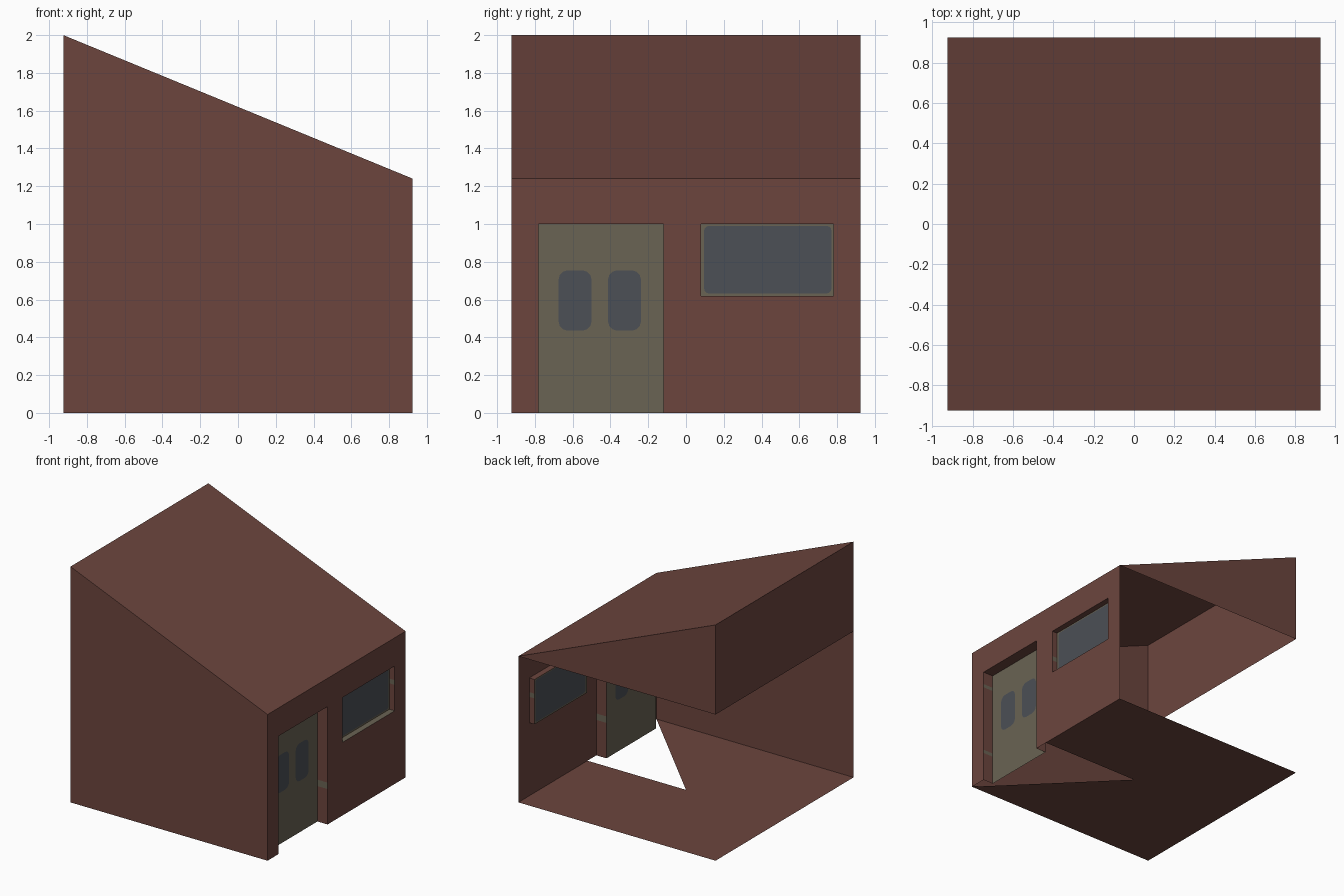
import bpy, bmesh, math
from mathutils import Vector

if "Cube" in bpy.data.objects:
    bpy.data.objects.remove(bpy.data.objects["Cube"])

H = 0.925            # half width of the square plan
HI, LO = 2.0, 1.24   # roof heights on the left and right
DOOR_X, WIN_X = H - 0.095, H - 0.05   # recessed planes


def material(name, rgb):
    m = bpy.data.materials.new(name)
    m.diffuse_color = (*rgb, 1)
    m.use_nodes = True
    m.node_tree.nodes["Principled BSDF"].inputs["Base Color"].default_value = m.diffuse_color
    return m


MATS = [material("red_brown", (0.150, 0.0595, 0.048)),
        material("olive_tan", (0.144, 0.125, 0.087)),
        material("blue_grey_glass", (0.072, 0.080, 0.093))]
RED, TAN, GLASS = range(3)


def build(name, parts):
    """Each part: (outline, holes, colour, facing direction)."""
    bm = bmesh.new()
    for outline, holes, colour, facing in parts:
        if holes:
            edges = []
            for loop in [outline] + holes:
                vs = [bm.verts.new(p) for p in loop]
                edges += [bm.edges.new((vs[i - 1], vs[i])) for i in range(len(vs))]
            res = bmesh.ops.triangle_fill(bm, edges=edges, use_beauty=True,
                                          normal=Vector(facing))
            faces = [g for g in res["geom"] if isinstance(g, bmesh.types.BMFace)]
        else:
            faces = [bm.faces.new([bm.verts.new(p) for p in outline])]
        for f in faces:
            f.normal_update()
            if f.normal.dot(Vector(facing)) < 0:
                f.normal_flip()
            f.material_index = colour
    bmesh.ops.remove_doubles(bm, verts=bm.verts, dist=1e-5)
    me = bpy.data.meshes.new(name)
    bm.to_mesh(me)
    bm.free()
    for m in MATS:
        me.materials.append(m)
    ob = bpy.data.objects.new(name, me)
    bpy.context.collection.objects.link(ob)
    return ob


def rect(x, y0, y1, z0, z1):
    return [(x, y0, z0), (x, y1, z0), (x, y1, z1), (x, y0, z1)]


def rounded(x, y0, y1, z0, z1, r, n=3):
    pts = []
    for k, (cy, cz) in enumerate([(y1 - r, z1 - r), (y0 + r, z1 - r),
                                  (y0 + r, z0 + r), (y1 - r, z0 + r)]):
        for i in range(n + 1):
            a = math.pi / 2 * (k + i / n)
            pts.append((x, cy + r * math.cos(a), cz + r * math.sin(a)))
    return pts


def jamb(y, x, z0, z1, bands, facing):
    """Recess side, red with tan bands."""
    cuts = sorted([z0, z1] + [z for b in bands for z in b])
    return [([(x, y, a), (H, y, a), (H, y, b), (x, y, b)], [],
             TAN if i % 2 else RED, (0, facing, 0))
            for i, (a, b) in enumerate(zip(cuts, cuts[1:]))]


def level(x, y0, y1, z, colour, facing):
    return [([(x, y0, z), (H, y0, z), (H, y1, z), (x, y1, z)], [], colour, (0, 0, facing))]


# sloping roof
build("roof", [([(-H, -H, HI), (H, -H, LO), (H, H, LO), (-H, H, HI)], [], RED, (0.4, 0, 1))])

# full front wall, upper gable at the back, upper strip on the left
build("front_wall", [([(-H, -H, 0), (H, -H, 0), (H, -H, LO), (-H, -H, HI)], [], RED, (0, -1, 0))])
build("back_gable", [([(-H, H, LO), (H, H, LO), (-H, H, HI)], [], RED, (0, 1, 0))])
build("left_upper_wall", [(rect(-H, -H, H, LO, HI), [], RED, (-1, 0, 0))])

# floor, open behind the door
build("floor", [([(0, 0, 0), (H, 0, 0), (H, H, 0), (-H, H, 0), (-H, -H, 0), (H, -H, 0)],
                 [], RED, (0, 0, -1))])

# right wall with door notch and window opening
D0, D1, DZ = -0.78, -0.12, 1.0
W0, W1, Z0, Z1 = 0.08, 0.78, 0.62, 1.0
outline = [(H, y, z) for y, z in [(-H, 0), (D0, 0), (D0, DZ), (D1, DZ),
                                  (D1, 0), (H, 0), (H, LO), (-H, LO)]]
build("right_wall", [(outline, [rect(H, W0, W1, Z0, Z1)], RED, (1, 0, 0))])

# door with two rounded panes
panes = [rounded(DOOR_X, y, y + 0.175, 0.435, 0.755, 0.05) for y in (-0.675, -0.413)]
build("door", [(rect(DOOR_X, D0, D1, 0, DZ), panes, TAN, (1, 0, 0))]
      + [(p, [], GLASS, (1, 0, 0)) for p in panes])
build("door_recess", jamb(D0, DOOR_X, 0, DZ, [(0.25, 0.28), (0.86, 0.89)], 1)
      + jamb(D1, DOOR_X, 0, DZ, [(0.30, 0.355)], -1)
      + level(DOOR_X, D0, D1, DZ, RED, -1))

# window with a thin frame
pane = rounded(WIN_X, 0.096, 0.77, 0.632, 0.99, 0.025)
build("window", [(rect(WIN_X, W0, W1, Z0, Z1), [pane], TAN, (1, 0, 0)),
                 (pane, [], GLASS, (1, 0, 0))])
build("window_recess", jamb(W0, WIN_X, Z0, Z1, [(0.73, 0.77)], 1)
      + jamb(W1, WIN_X, Z0, Z1, [(0.84, 0.88)], -1)
      + level(WIN_X, W0, W1, Z1, RED, -1)
      + level(WIN_X, W0, W1, Z0, TAN, 1))
